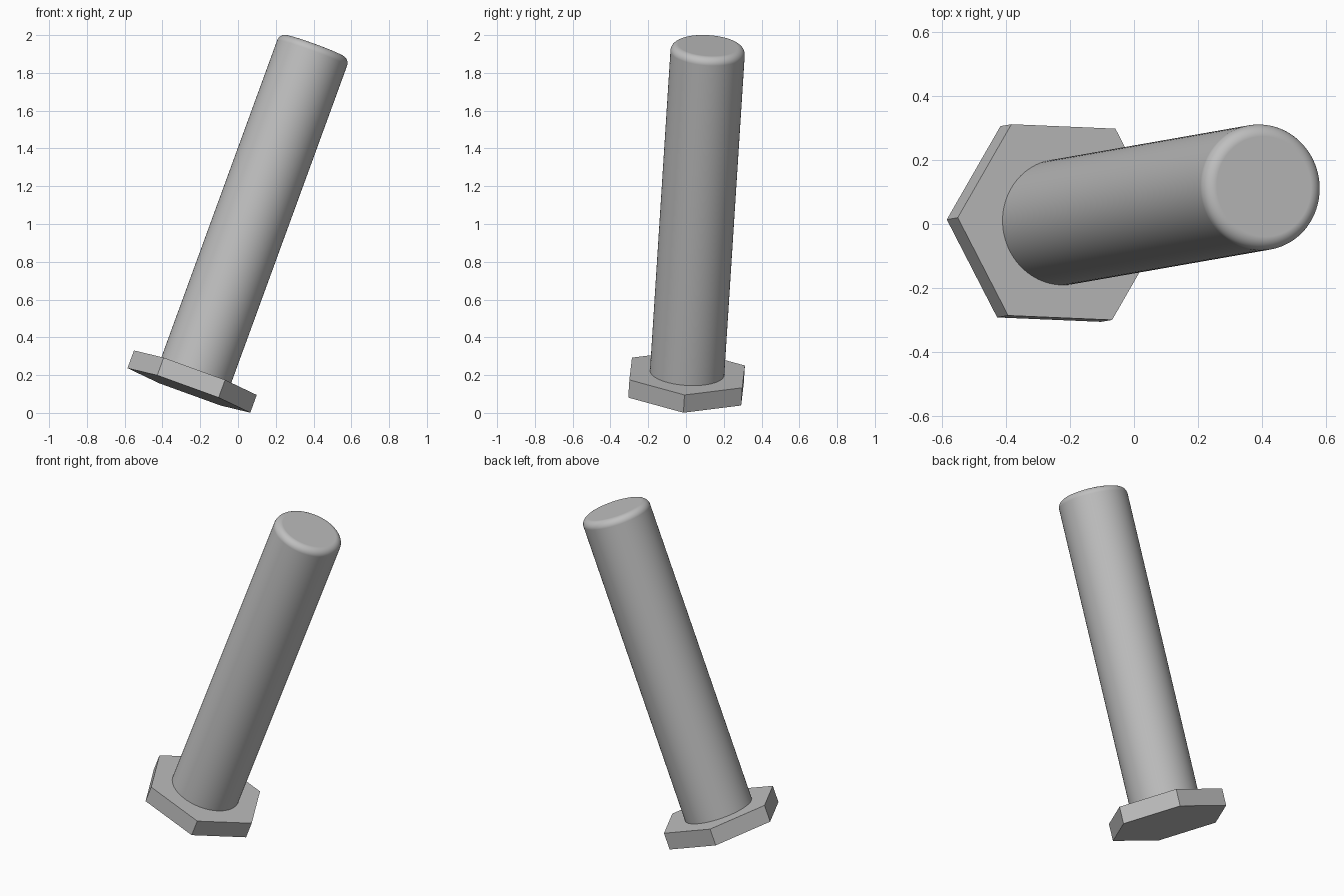
import bpy, bmesh, math
from mathutils import Matrix, Vector

old = bpy.data.objects.get("Cube")
if old:
    bpy.data.objects.remove(old, do_unlink=True)

# Single steel grey
steel = bpy.data.materials.new("steel_grey")
steel.use_nodes = True
grey = (0.52, 0.52, 0.52, 1.0)
steel.diffuse_color = grey
steel.node_tree.nodes["Principled BSDF"].inputs["Base Color"].default_value = grey

# Leaning frame: bolt axis, one head corner direction, and their cross product
axis = Vector((0.3425, 0.060, 0.9376)).normalized()
corner = Vector((0.939, -0.040, -0.34))
corner = (corner - axis * corner.dot(axis)).normalized()
side = axis.cross(corner)
frame = Matrix((corner, side, axis)).transposed().to_4x4()
frame.translation = (-0.26, 0.0, 0.119)


def prism(name, sides, radius, bottom, top, fillet=0.0):
    """Upright prism along the bolt axis, with an optional rounded top rim."""
    bm = bmesh.new()
    bmesh.ops.create_cone(bm, cap_ends=True, segments=sides, radius1=radius,
                          radius2=radius, depth=top - bottom)
    # Put the first corner on the local x axis
    start = max(bm.verts, key=lambda v: v.co.x).co
    turn = Matrix.Rotation(-math.atan2(start.y, start.x), 4, "Z")
    bm.transform(Matrix.Translation((0, 0, (top + bottom) / 2)) @ turn)
    if fillet:
        rim = [e for e in bm.edges if all(v.co.z > top - 1e-4 for v in e.verts)]
        bmesh.ops.bevel(bm, geom=rim, offset=fillet, segments=8, profile=0.5,
                        affect="EDGES")
    mesh = bpy.data.meshes.new(name)
    bm.to_mesh(mesh)
    bm.free()
    mesh.materials.append(steel)
    obj = bpy.data.objects.new(name, mesh)
    obj.matrix_world = frame
    bpy.context.collection.objects.link(obj)
    return obj


# Hexagonal head, flat faced
prism("hex_head", 6, 0.346, 0.0, 0.10)

# Long round shank with a filleted end
shank = prism("round_shank", 96, 0.197, 0.09, 1.946, fillet=0.04)
bpy.ops.object.select_all(action="DESELECT")
shank.select_set(True)
bpy.context.view_layer.objects.active = shank
bpy.ops.object.shade_smooth_by_angle(angle=math.radians(30))
normals = shank.modifiers.new("flat_end_normals", "WEIGHTED_NORMAL")
normals.keep_sharp = True
